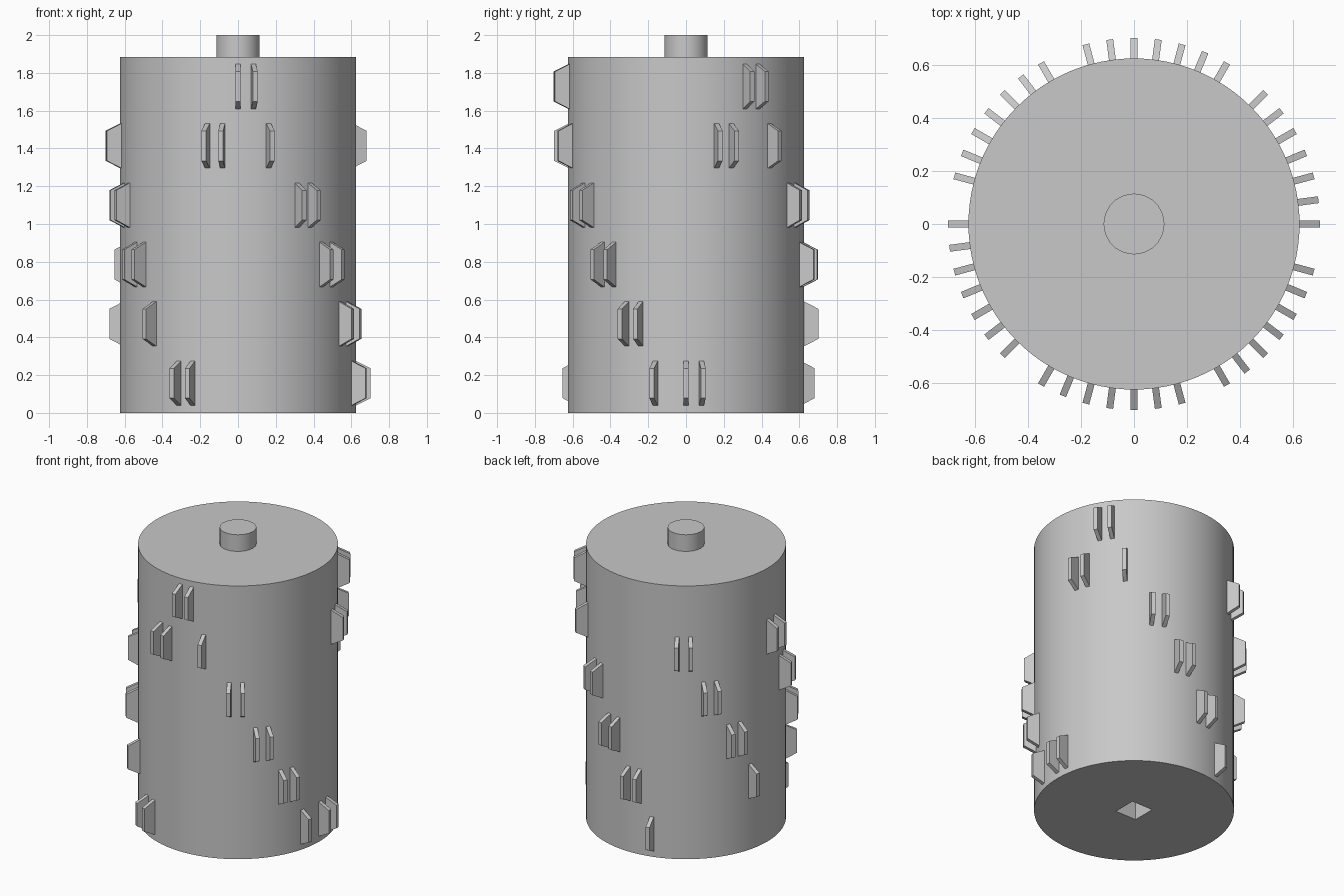
import bpy, bmesh
from math import radians
from mathutils import Matrix, Vector

cube = bpy.data.objects.get("Cube")
if cube:
    bpy.data.objects.remove(cube, do_unlink=True)

RADIUS, HEIGHT = 0.625, 1.885
ROWS = 6
PITCH = HEIGHT / ROWS

grey = bpy.data.materials.new("plain grey")
grey.use_nodes = True
COLOUR = (0.58, 0.58, 0.58, 1)
grey.diffuse_color = COLOUR
grey.node_tree.nodes["Principled BSDF"].inputs["Base Color"].default_value = COLOUR


def cylinder(name, radius, bottom, top, sides):
    bpy.ops.mesh.primitive_cylinder_add(
        vertices=sides, radius=radius, depth=top - bottom,
        location=(0, 0, (top + bottom) / 2))
    obj = bpy.context.object
    obj.name = name
    obj.data.materials.append(grey)
    bpy.ops.object.shade_smooth_by_angle(angle=radians(30))
    return obj


# Drum with a square socket in its underside
drum = cylinder("drum", RADIUS, 0, HEIGHT, 96)
bpy.ops.mesh.primitive_cube_add(size=1, location=(0, 0, 0))
cutter = bpy.context.object
cutter.name = "socket_cutter"
cutter.scale = (0.16, 0.16, 0.4)
cutter.hide_render = True
cut = drum.modifiers.new("socket", "BOOLEAN")
cut.operation = "DIFFERENCE"
cut.solver = "EXACT"
cut.object = cutter
bpy.context.view_layer.objects.active = drum
bpy.ops.object.modifier_apply(modifier=cut.name)
bpy.data.objects.remove(cutter, do_unlink=True)

# Round axle stub on top
cylinder("axle_stub", 0.115, HEIGHT, 2.0, 20)

# Tapered pins: angular steps used in each row, bottom row first
STEP = radians(7.5)
PATTERN = [
    (-16, -15, -2, 0, 1, 14),
    (-18, -4, -3, 12, 13, 22),
    (-20, -19, -6, -5, 10, 11, 20, 21),
    (-22, -21, -8, -7, 8, 9, 18, 19),
    (-23, -14, -13, -10, 2, 3, 6, 16, 17, 24),
    (-12, -11, 4, 5),
]
THICK = 0.026
PROFILE = [(0.61, -0.118), (RADIUS, -0.118), (0.702, -0.079),
           (0.702, 0.079), (RADIUS, 0.118), (0.61, 0.118)]


def add_pin(bm, step, z):
    place = Matrix.Translation((0, 0, z)) @ Matrix.Rotation(step * STEP, 4, "Z")
    sides = [[bm.verts.new(place @ Vector((r, y, h))) for r, h in PROFILE]
             for y in (-THICK / 2, THICK / 2)]
    a, b = sides
    bm.faces.new(a)
    bm.faces.new(b[::-1])
    for i in range(len(a)):
        bm.faces.new((a[i - 1], b[i - 1], b[i], a[i]))


for row, steps in enumerate(PATTERN):
    bm = bmesh.new()
    for step in steps:
        add_pin(bm, step, (row + 0.5) * PITCH)
    bmesh.ops.recalc_face_normals(bm, faces=bm.faces[:])
    mesh = bpy.data.meshes.new(f"pin_row_{row + 1}")
    bm.to_mesh(mesh)
    bm.free()
    mesh.materials.append(grey)
    bpy.context.collection.objects.link(bpy.data.objects.new(mesh.name, mesh))
